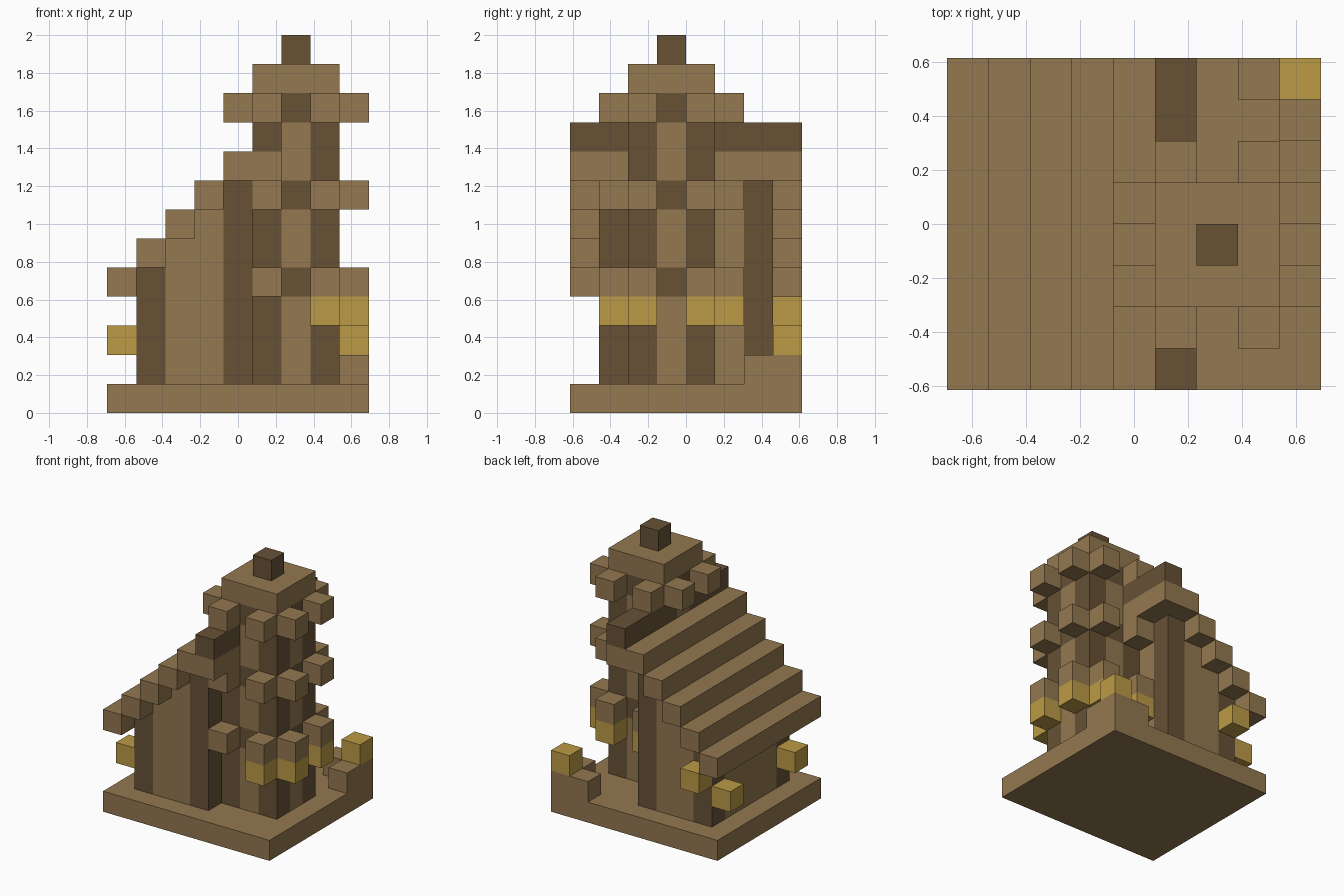
import bpy
import bmesh

cube = bpy.data.objects.get("Cube")
if cube:
    bpy.data.objects.remove(cube, do_unlink=True)

U = 2 / 13  # size of one block


def material(name, rgb):
    m = bpy.data.materials.new(name)
    m.use_nodes = True
    m.diffuse_color = (*rgb, 1)
    m.node_tree.nodes["Principled BSDF"].inputs["Base Color"].default_value = (*rgb, 1)
    return m


BROWN = material("wood brown", (0.292, 0.188, 0.080))
DARK = material("dark timber", (0.136, 0.083, 0.036))
GOLD = material("lantern gold", (0.503, 0.328, 0.061))


def block(name, mat, x, y, z, size=(1, 1, 1)):
    """Box placed by its lowest block cell and its size in blocks."""
    bm = bmesh.new()
    bmesh.ops.create_cube(bm, size=1)
    for v in bm.verts:
        v.co.x = (x - 4.5 + (v.co.x + 0.5) * size[0]) * U
        v.co.y = (y - 4 + (v.co.y + 0.5) * size[1]) * U
        v.co.z = (z + (v.co.z + 0.5) * size[2]) * U
    mesh = bpy.data.meshes.new(name)
    bm.to_mesh(mesh)
    bm.free()
    mesh.materials.append(mat)
    obj = bpy.data.objects.new(name, mesh)
    bpy.context.collection.objects.link(obj)
    return obj


block("base", BROWN, 0, 0, 0, (9, 8, 1))

# House: brown walls stepping up under the roof, dark posts at the corners
for x in range(1, 5):
    height = x + 3
    if x in (1, 4):
        block("house_wall", BROWN, x, 2, 1, (1, 4, height))
        for y in (1, 6):
            block("house_post", DARK, x, y, 1, (1, 1, height))
    else:
        block("house_wall", BROWN, x, 1, 1, (1, 6, height))

# Roof: full-width steps, then the ridge on both sides of the tower
for x in range(5):
    block("roof_step", BROWN, x, 0, x + 4, (1, 8, 1))
for y, depth in ((0, 2), (5, 3)):
    block("roof_top", BROWN, 5, y, 8, (1, depth, 1))
    block("roof_ridge", DARK, 5, y, 9, (1, depth, 1))

# Tower: dark corner posts, brown panels between dark bands
for x in (5, 7):
    for y in (2, 4):
        block("tower_post", DARK, x, y, 1, (1, 1, 10))
for name, mat, z, height in (
    ("tower_panel", BROWN, 1, 3), ("tower_band", DARK, 4, 1),
    ("tower_panel", BROWN, 5, 2), ("tower_band", DARK, 7, 1),
    ("tower_panel", BROWN, 8, 2), ("tower_band", DARK, 10, 1),
):
    block(name, mat, 6, 2, z, (1, 3, height))
    block(name, mat, 5, 3, z, (3, 1, height))

# Brackets around the tower at each band
SIDES = [(5, 1), (7, 1), (8, 2), (8, 4), (7, 5), (5, 5)]
for z in (4, 7, 10):
    for x, y in SIDES:
        block("bracket", BROWN, x, y, z)
for y in (2, 4):
    block("bracket", BROWN, 4, y, 10)

# Lanterns under the lowest brackets and on the house
for x, y in SIDES[1:]:
    block("tower_lantern", GOLD, x, y, 3)
for x, y, z in ((0, 1, 2), (0, 6, 2), (1, 7, 3)):
    block("house_lantern", GOLD, x, y, z)

# Tower cap and finial
block("tower_cap", BROWN, 5, 2, 11, (3, 3, 1))
block("finial", DARK, 6, 3, 12)

# Low corner wall with its lantern
block("corner_wall_side", BROWN, 8, 6, 1, (1, 2, 1))
block("corner_wall_back", BROWN, 7, 7, 1)
block("corner_lantern", GOLD, 8, 7, 2)
